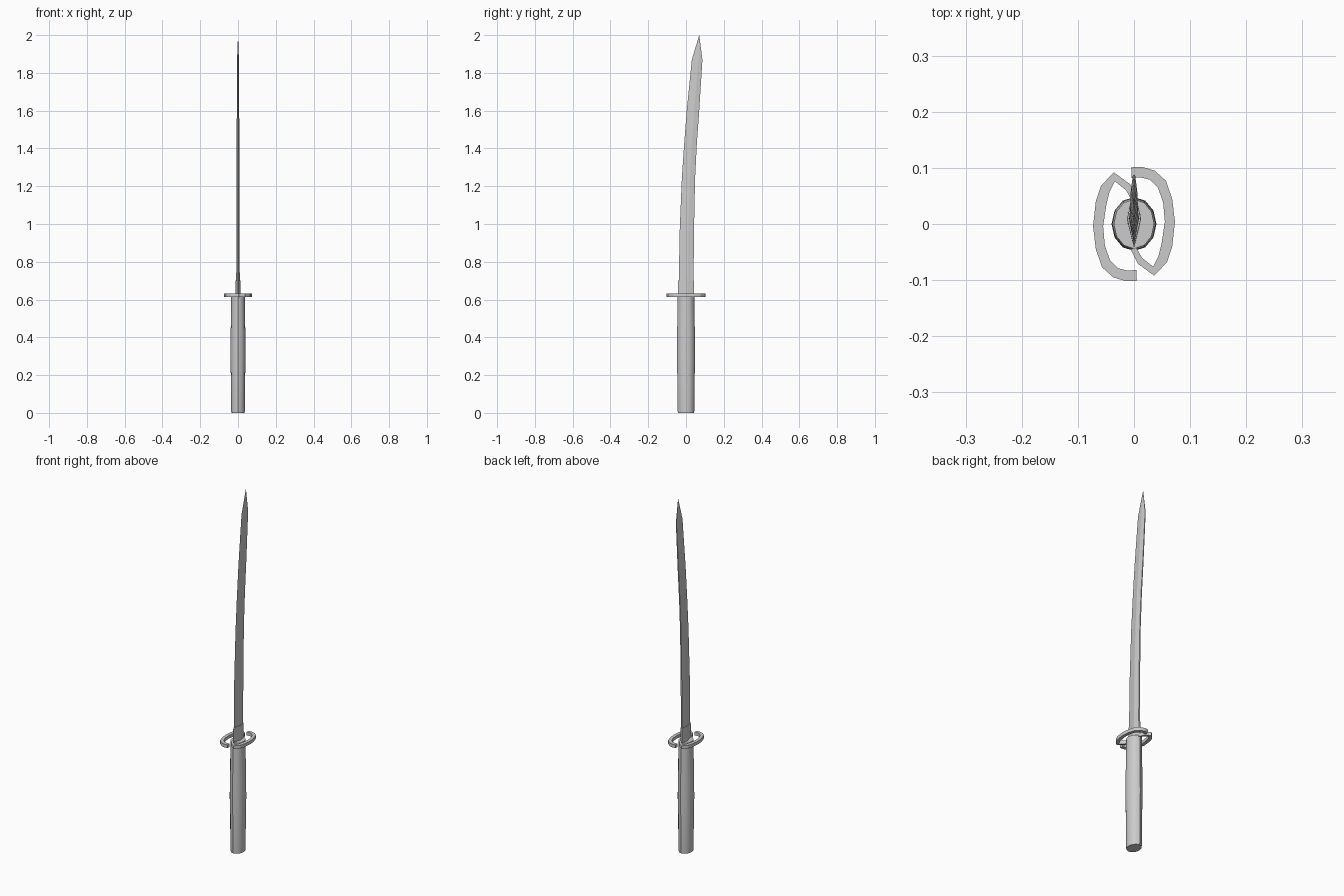
import bpy, bmesh, math

if "Cube" in bpy.data.objects:
    bpy.data.objects.remove(bpy.data.objects["Cube"])


def make_object(name, bm, smooth=None):
    bmesh.ops.recalc_face_normals(bm, faces=bm.faces)
    mesh = bpy.data.meshes.new(name)
    bm.to_mesh(mesh)
    bm.free()
    ob = bpy.data.objects.new(name, mesh)
    bpy.context.collection.objects.link(ob)
    if smooth:
        bpy.ops.object.select_all(action='DESELECT')
        ob.select_set(True)
        bpy.context.view_layer.objects.active = ob
        bpy.ops.object.shade_smooth_by_angle(angle=math.radians(smooth))
    return ob


def loft(name, rings, smooth=None):
    """Skin a stack of equal-length closed rings and cap both ends."""
    bm = bmesh.new()
    loops = [[bm.verts.new(p) for p in ring] for ring in rings]
    n = len(loops[0])
    for a, b in zip(loops, loops[1:]):
        for i in range(n):
            j = (i + 1) % n
            bm.faces.new((a[i], a[j], b[j], b[i]))
    bm.faces.new(loops[0])
    bm.faces.new(loops[-1])
    bmesh.ops.remove_doubles(bm, verts=bm.verts, dist=0.0001)
    return make_object(name, bm, smooth)


def ellipse(rx, ry, z, sides=12):
    return [(rx * math.cos(math.tau * i / sides),
             ry * math.sin(math.tau * i / sides), z) for i in range(sides)]


def blade_section(edge, spine, half, z):
    """Sharp edge at -y, ridge in the middle, narrow flat spine at +y."""
    ridge = edge + (spine - edge) * 0.6
    return [(0, edge, z), (half, ridge, z), (half * 0.4, spine, z),
            (-half * 0.4, spine, z), (-half, ridge, z)]


# handle: slightly swollen grip
loft("handle", [ellipse(rx, ry, z) for z, rx, ry in [
    (0, 0.035, 0.043), (0.01, 0.036, 0.044), (0.19, 0.038, 0.046),
    (0.30, 0.040, 0.048), (0.42, 0.039, 0.047), (0.58, 0.036, 0.044),
    (0.62, 0.036, 0.044)]], smooth=35)

# guard: one hooked band, repeated by a half turn
outer = [(-0.005, 0.101), (0.014, 0.102), (0.037, 0.095), (0.057, 0.077),
         (0.068, 0.045), (0.073, 0.004), (0.068, -0.041), (0.059, -0.068),
         (0.036, -0.092), (0.007, -0.071), (-0.006, -0.045)]
inner = [(-0.004, 0.082), (0.012, 0.083), (0.028, 0.079), (0.043, 0.064),
         (0.052, 0.038), (0.055, 0.004), (0.049, -0.036), (0.044, -0.056),
         (0.034, -0.076), (0.014, -0.060), (0.004, -0.042)]
for side, s in (("right", 1), ("left", -1)):
    loft("guard_" + side, [
        [(s * o[0], s * o[1], 0.613), (s * i[0], s * i[1], 0.613),
         (s * i[0], s * i[1], 0.631), (s * o[0], s * o[1], 0.631)]
        for o, i in zip(outer, inner)])

# collar at the root of the blade
loft("blade_collar", [blade_section(-0.043, 0.043, 0.013, 0.61),
                      blade_section(-0.042, 0.043, 0.012, 0.702)])

# blade: curved toward the spine, tapering to the tip
loft("blade", [blade_section(*s) for s in [
    (-0.038, 0.040, 0.0095, 0.68), (-0.034, 0.042, 0.0085, 0.95),
    (-0.022, 0.048, 0.0075, 1.24), (-0.010, 0.057, 0.007, 1.42),
    (0.004, 0.070, 0.0065, 1.60), (0.020, 0.080, 0.006, 1.76),
    (0.031, 0.087, 0.005, 1.87), (0.070, 0.070, 0, 2.0)]])
